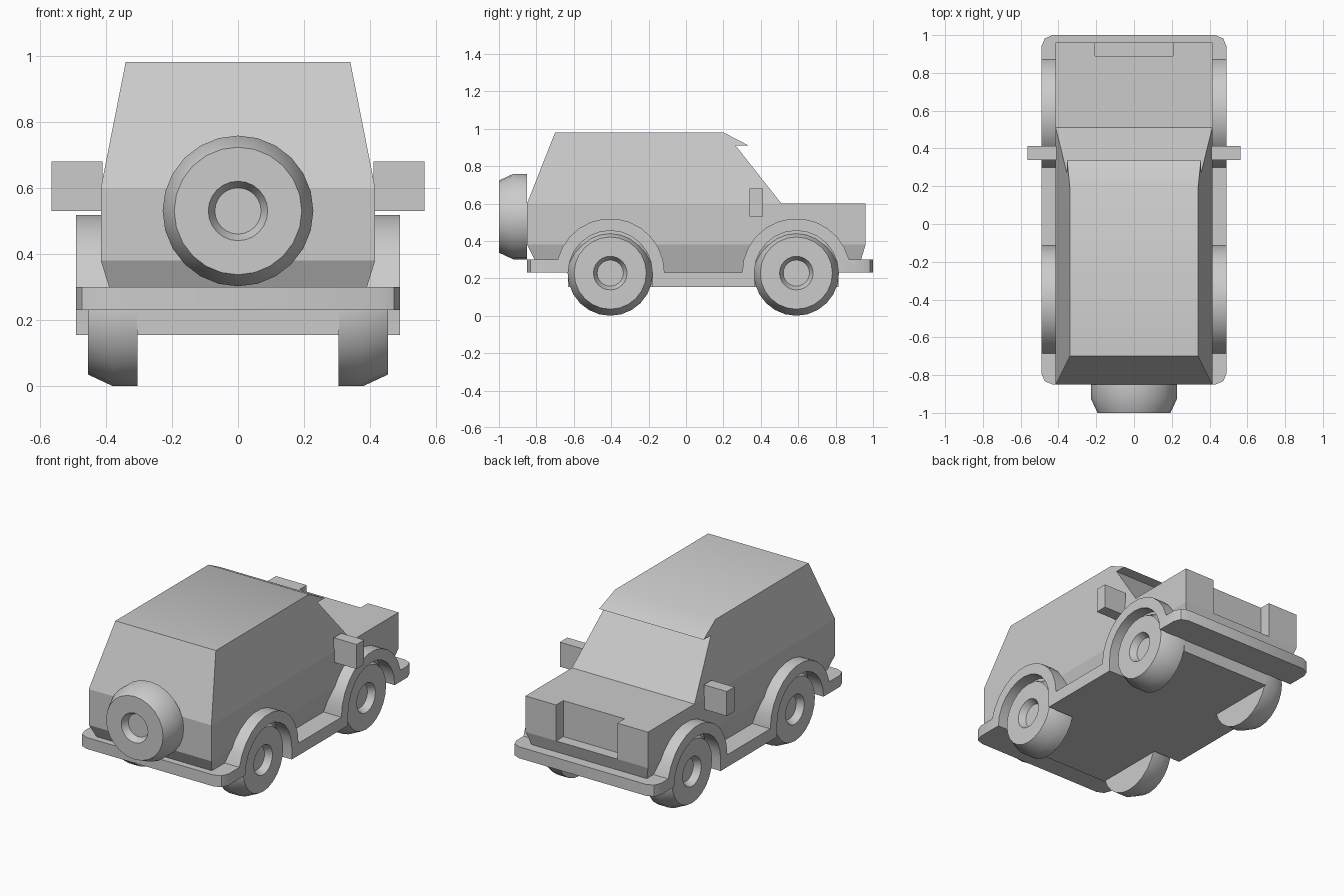
import bpy, bmesh
from math import sin, cos, pi, radians
from mathutils import Matrix

if "Cube" in bpy.data.objects:
    bpy.data.objects.remove(bpy.data.objects["Cube"])


def finish(name, bm, smooth=False):
    bmesh.ops.recalc_face_normals(bm, faces=bm.faces)
    me = bpy.data.meshes.new(name)
    bm.to_mesh(me)
    bm.free()
    ob = bpy.data.objects.new(name, me)
    bpy.context.collection.objects.link(ob)
    if smooth:
        bpy.ops.object.select_all(action='DESELECT')
        ob.select_set(True)
        bpy.context.view_layer.objects.active = ob
        bpy.ops.object.shade_smooth_by_angle(angle=radians(30))
    return ob


def prism(bottom, top):
    """Solid between two matching loops of 3D points."""
    bm = bmesh.new()
    a = [bm.verts.new(p) for p in bottom]
    b = [bm.verts.new(p) for p in top]
    bm.faces.new(a)
    bm.faces.new(b)
    n = len(a)
    for i in range(n):
        j = (i + 1) % n
        bm.faces.new((a[i], a[j], b[j], b[i]))
    return bm


def side_prism(pts, width):
    """Side profile (y, z) spread to both sides by width(z)."""
    return prism([(-width(z), y, z) for y, z in pts],
                 [(width(z), y, z) for y, z in pts])


def box(name, x, y, z):
    pts = [(y[0], z[0]), (y[1], z[0]), (y[1], z[1]), (y[0], z[1])]
    return finish(name, prism([(x[0], *p) for p in pts], [(x[1], *p) for p in pts]))


def arc(cy, r, a0, a1, n):
    return [(cy + r * cos(radians(a0 + (a1 - a0) * i / n)),
             AXLE + r * sin(radians(a0 + (a1 - a0) * i / n))) for i in range(n + 1)]


AXLE, REAR, FRONT = 0.23, -0.405, 0.59

# Cabin with overhanging visor, tapering towards the roof
cabin = side_prism([(-0.85, 0.60), (-0.70, 0.98), (0.20, 0.98), (0.335, 0.91),
                    (0.265, 0.91), (0.51, 0.60)],
                   lambda z: 0.415 - (z - 0.60) * 0.075 / 0.38)
cabin = finish("cabin", cabin, smooth=True)

# Body tub with the grille notch in its nose
plan = [(-0.415, -0.85), (0.415, -0.85), (0.415, 0.96), (0.207, 0.96),
        (0.207, 0.89), (-0.207, 0.89), (-0.207, 0.96), (-0.415, 0.96)]
finish("body_tub", prism([(x, y, 0.38) for x, y in plan],
                         [(x, y, 0.60) for x, y in plan]))

# Sill narrowing under the tub
finish("sill", side_prism([(-0.85, 0.38), (0.96, 0.38), (0.915, 0.23), (-0.775, 0.23)],
                          lambda z: 0.415 - (0.38 - z) * 0.31))

# Bumpers, wheel arches and running boards as one profile
profile = ([(-0.85, 0.23), (-0.85, 0.30)]
           + arc(REAR, 0.29, 166, 0, 12) + arc(FRONT, 0.29, 180, 14, 12)
           + [(1.0, 0.30), (1.0, 0.23)]
           + arc(FRONT, 0.225, 0, 180, 12) + [(FRONT - 0.225, 0.155), (REAR + 0.225, 0.155)]
           + arc(REAR, 0.225, 0, 180, 12))
bm = side_prism(profile, lambda z: 0.49)
corners = [e for e in bm.edges
           if all(v.co.y < -0.84 or v.co.y > 0.99 for v in e.verts)
           and abs(e.verts[0].co.x - e.verts[1].co.x) < 0.01]
bmesh.ops.bevel(bm, geom=corners, offset=0.06, segments=2, profile=0.5, affect='EDGES')
finish("bumpers_and_arches", bm, smooth=True)

# Floor between the wheels
box("floor", (-0.305, 0.305), (REAR - 0.225, FRONT + 0.225), (0.155, 0.24))

# Door mirrors
for name, s in (("right_mirror", 1), ("left_mirror", -1)):
    box(name, sorted((s * 0.41, s * 0.565)), (0.34, 0.413), (0.53, 0.68))


def wheel(name, loc, rot):
    """Lathed wheel whose outer face points along local +z."""
    bm = bmesh.new()
    prof = [(0, 0), (0.228, 0), (0.228, 0.075), (0.193, 0.15),
            (0.09, 0.15), (0.07, 0.11), (0, 0.11)]
    vs = [bm.verts.new((r, 0, h)) for r, h in prof]
    es = [bm.edges.new(p) for p in zip(vs, vs[1:])]
    bmesh.ops.spin(bm, geom=vs + es, axis=(0, 0, 1), cent=(0, 0, 0),
                   angle=2 * pi, steps=24, use_duplicate=False)
    bmesh.ops.remove_doubles(bm, verts=bm.verts, dist=1e-4)
    bm.transform(Matrix.Translation(loc) @ rot)
    finish(name, bm, smooth=True)


# Road wheels and spare on the tailgate
for side, s in (("right", 1), ("left", -1)):
    for end, y in (("rear", REAR), ("front", FRONT)):
        wheel(f"{end}_{side}_wheel", (s * 0.304, y, 0.228), Matrix.Rotation(s * pi / 2, 4, 'Y'))
wheel("spare_wheel", (0, -0.85, 0.53), Matrix.Rotation(pi / 2, 4, 'X'))
